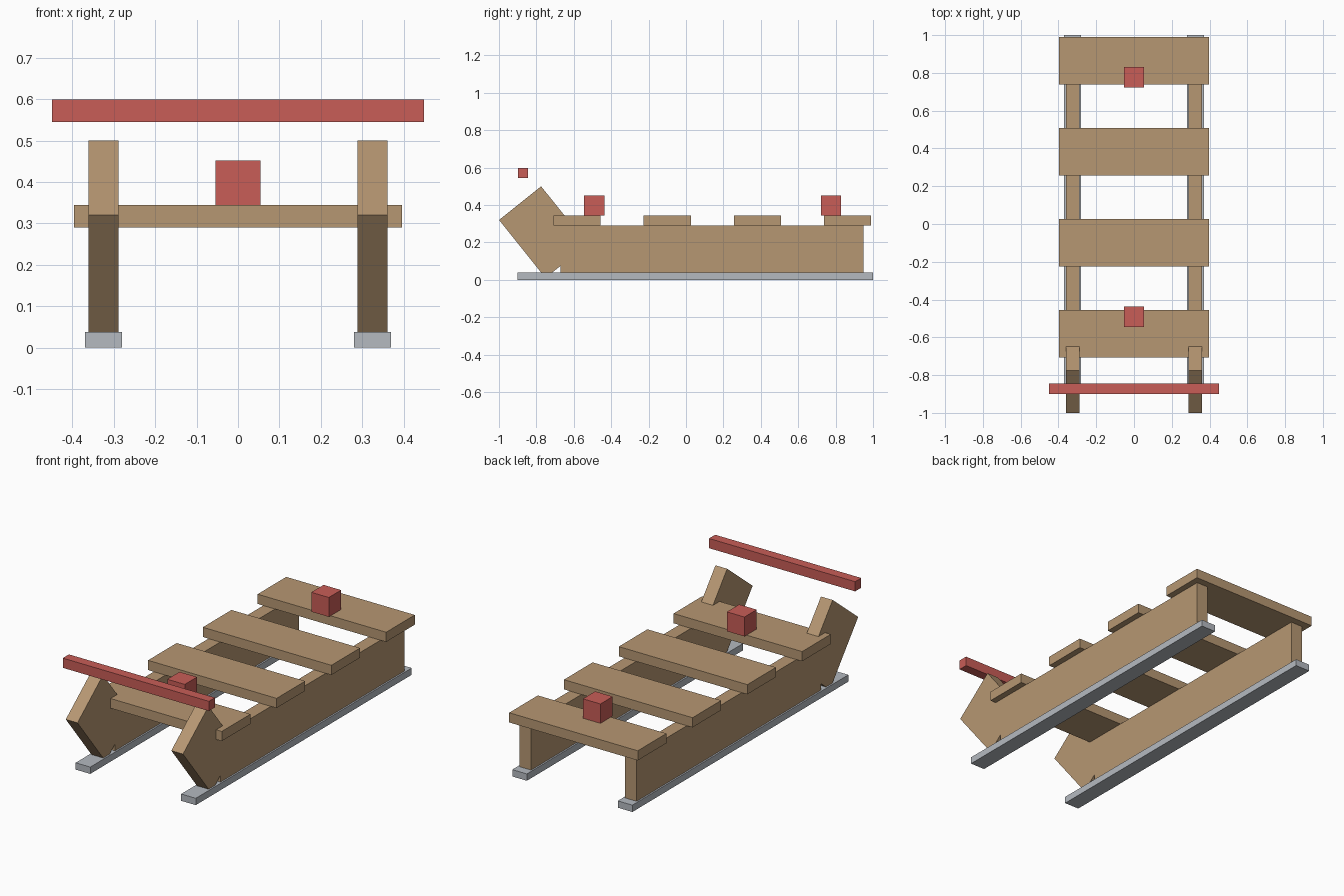
import bpy
import math

if "Cube" in bpy.data.objects:
    bpy.data.objects.remove(bpy.data.objects["Cube"], do_unlink=True)


def make_material(name, rgb):
    mat = bpy.data.materials.new(name)
    mat.use_nodes = True
    color = (*rgb, 1.0)
    mat.diffuse_color = color
    mat.node_tree.nodes["Principled BSDF"].inputs["Base Color"].default_value = color
    return mat


wood = make_material("tan wood", (0.47, 0.31, 0.17))
red = make_material("red paint", (0.58, 0.11, 0.095))
steel = make_material("grey steel", (0.46, 0.49, 0.53))


def box(name, center, size, mat, tilt=0.0):
    """Box with given centre and size, optionally tilted about x."""
    bpy.ops.mesh.primitive_cube_add(size=1, location=center)
    obj = bpy.context.object
    obj.name = name
    obj.scale = size
    bpy.ops.object.transform_apply(location=False, rotation=False, scale=True)
    obj.rotation_euler.x = tilt
    obj.data.materials.append(mat)
    return obj


# Runners: steel strip, side board and tilted nose on each side
for side, sign in (("left", 1), ("right", -1)):
    x = 0.325 * sign
    box(f"{side}_runner_strip", (x, 0.05, 0.019), (0.09, 1.9, 0.038), steel)
    box(f"{side}_side_board", (x, 0.14, 0.163), (0.072, 1.62, 0.254), wood)
    box(f"{side}_nose", (x, -0.763, 0.255), (0.072, 0.288, 0.397), wood,
        math.radians(38.7))

# Seat slats across the boards
for i in range(4):
    y = -0.582 + i * 0.482
    box(f"seat_slat_{i + 1}", (0, y, 0.317), (0.792, 0.252, 0.054), wood)

# Red blocks on the first and last slat
for name, y in (("front_block", -0.491), ("rear_block", 0.776)):
    box(name, (0, y, 0.398), (0.108, 0.108, 0.108), red)

# Handle bar above the noses
box("handle_bar", (0, -0.872, 0.572), (0.9, 0.054, 0.054), red)
